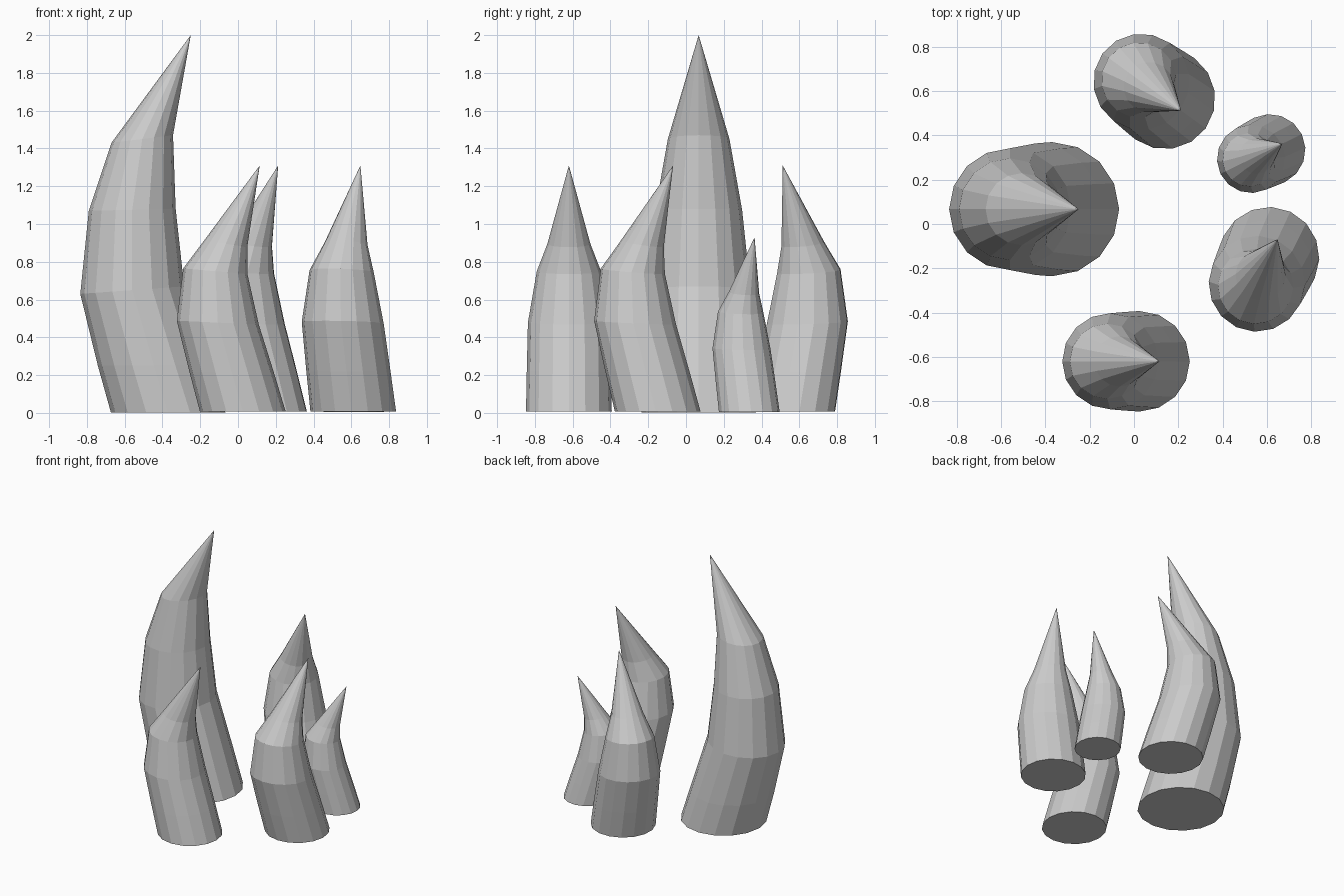
import bpy, bmesh, math

if "Cube" in bpy.data.objects:
    bpy.data.objects.remove(bpy.data.objects["Cube"])

SIDES = 16

# Rings: (offset along lean, height, radius, tilt from outer to inner side)
TALL = [(0, 0.003, 0.303, 0), (-0.075, 0.25, 0.297, 0), (-0.19, 0.65, 0.275, 0.02),
        (-0.19, 1.075, 0.23, 0.005), (-0.137, 1.45, 0.163, 0.02)]
TALL_TIP = (0.12, 2.0)
SHORT = [(0, 0.008, 0.227, 0), (-0.06, 0.22, 0.223, 0), (-0.132, 0.478, 0.217, -0.01),
         (-0.145, 0.75, 0.17, -0.015), (-0.09, 0.895, 0.114, -0.018)]
SHORT_TIP = (0.09, 1.31)


def spike(name, rings, tip, x, y, lean, scale=1.0):
    """Curved spike: stacked rings bending in the lean direction, closed by a cone tip."""
    bm = bmesh.new()
    loops = []
    for u, z, r, tilt in rings:
        loop = []
        for i in range(SIDES):
            a = 2 * math.pi * i / SIDES
            loop.append(bm.verts.new((u + r * math.cos(a), r * math.sin(a),
                                      z + tilt * math.cos(a))))
        loops.append(loop)
    point = bm.verts.new((tip[0], 0, tip[1]))
    bm.faces.new(loops[0][::-1])
    for i in range(SIDES):
        j = (i + 1) % SIDES
        for lo, hi in zip(loops, loops[1:]):
            bm.faces.new((lo[i], lo[j], hi[j], hi[i]))
        bm.faces.new((loops[-1][i], loops[-1][j], point))
    bmesh.ops.recalc_face_normals(bm, faces=bm.faces)
    mesh = bpy.data.meshes.new(name)
    bm.to_mesh(mesh)
    bm.free()
    ob = bpy.data.objects.new(name, mesh)
    ob.location = (x, y, 0)
    ob.rotation_euler = (0, 0, math.radians(lean))
    ob.scale = (scale,) * 3
    bpy.context.collection.objects.link(ob)


# Tall thumb-like spike
spike("tall_spike", TALL, TALL_TIP, -0.37, 0.067, 0)
# Three medium spikes around the circle
spike("front_spike", SHORT, SHORT_TIP, 0.025, -0.62, 0)
spike("right_spike", SHORT, SHORT_TIP, 0.61, -0.15, 65)
spike("back_spike", SHORT, SHORT_TIP, 0.14, 0.565, -36)
# Smallest spike
spike("small_spike", SHORT, SHORT_TIP, 0.613, 0.335, 26, 0.71)
